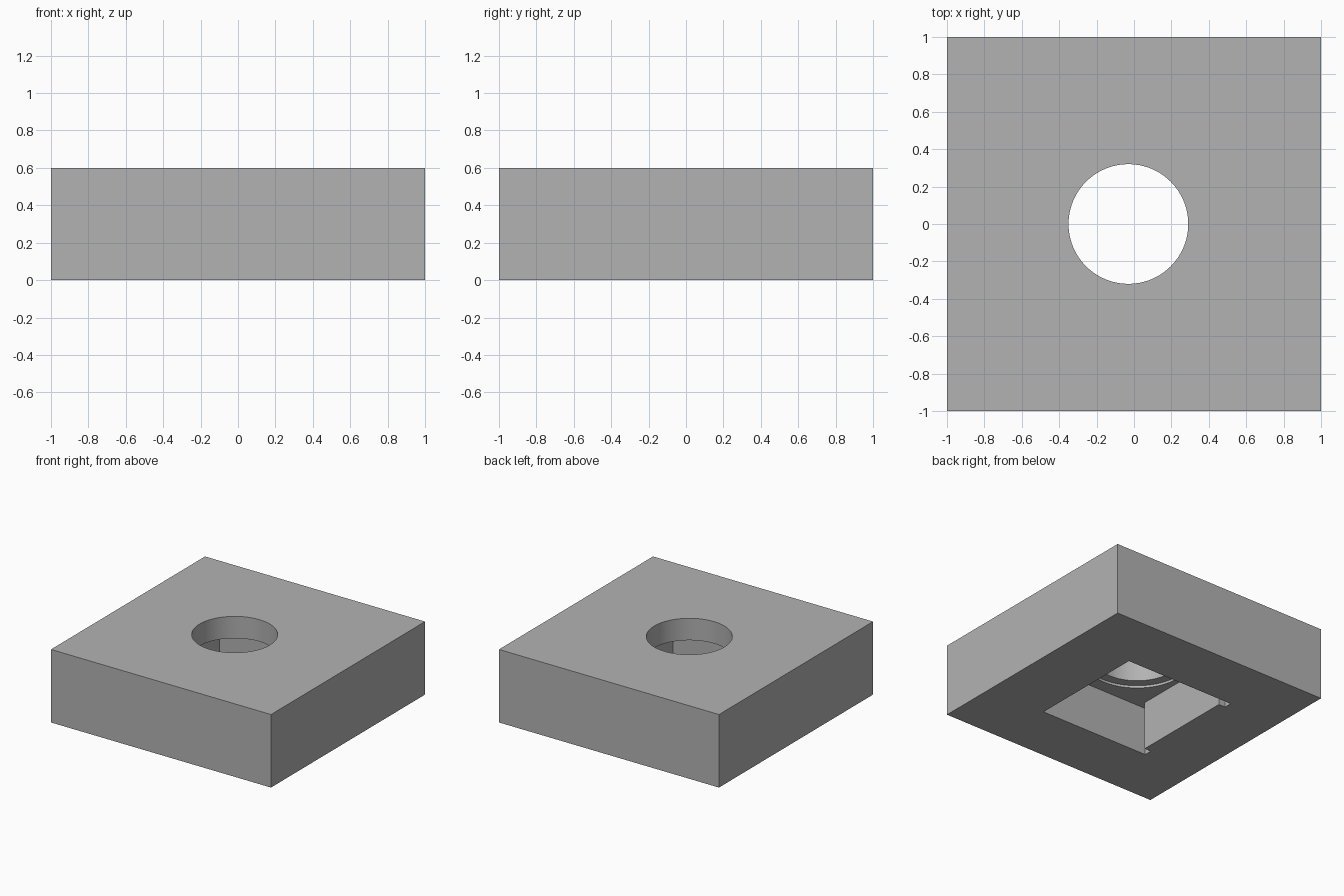
import bpy
import bmesh
import math

HOLE_X = -0.03
HEIGHT = 0.6
CEILING = 0.4

if "Cube" in bpy.data.objects:
    bpy.data.objects.remove(bpy.data.objects["Cube"], do_unlink=True)

grey = bpy.data.materials.new("plain grey")
grey.use_nodes = True
colour = (0.45, 0.45, 0.45, 1.0)
grey.diffuse_color = colour
grey.node_tree.nodes["Principled BSDF"].inputs["Base Color"].default_value = colour


def prism(name, outline, bottom, top):
    """Extrude a counter-clockwise outline between two heights."""
    bm = bmesh.new()
    face = bm.faces.new([bm.verts.new((x, y, bottom)) for x, y in outline])
    grown = bmesh.ops.extrude_face_region(bm, geom=[face], use_keep_orig=True)
    moved = [g for g in grown["geom"] if isinstance(g, bmesh.types.BMVert)]
    bmesh.ops.translate(bm, verts=moved, vec=(0, 0, top - bottom))
    bmesh.ops.recalc_face_normals(bm, faces=bm.faces)
    mesh = bpy.data.meshes.new(name)
    bm.to_mesh(mesh)
    bm.free()
    mesh.materials.append(grey)
    obj = bpy.data.objects.new(name, mesh)
    bpy.context.collection.objects.link(obj)
    return obj


def circle(radius, sides=96):
    return [(HOLE_X + radius * math.cos(math.tau * i / sides),
             radius * math.sin(math.tau * i / sides)) for i in range(sides)]


# Square block
block = prism("block", [(-1, -1), (1, -1), (1, 1), (-1, 1)], 0, HEIGHT)

# Underside pocket with a small notch at each end of its -x wall
half = [(0.47, 0.5), (-0.53, 0.5), (-0.53, 0.435), (-0.47, 0.435)]
pocket_outline = half + [(x, -y) for x, y in reversed(half)]

# Pocket, shallow round recess in its ceiling, and through hole
cutters = [
    prism("pocket_cutter", pocket_outline, -0.1, CEILING),
    prism("recess_cutter", circle(0.395), CEILING - 0.1, CEILING + 0.02),
    prism("hole_cutter", circle(0.32), CEILING - 0.05, HEIGHT + 0.1),
]
for cutter in cutters:
    cutter.hide_render = True
    cut = block.modifiers.new(cutter.name, "BOOLEAN")
    cut.operation = "DIFFERENCE"
    cut.solver = "EXACT"
    cut.object = cutter

# Bake the cuts and drop the cutters
graph = bpy.context.evaluated_depsgraph_get()
result = bpy.data.meshes.new_from_object(block.evaluated_get(graph))
block.modifiers.clear()
block.data = result
for cutter in cutters:
    bpy.data.objects.remove(cutter, do_unlink=True)

# Smooth the round walls, keep the edges sharp
bpy.ops.object.select_all(action="DESELECT")
block.select_set(True)
bpy.context.view_layer.objects.active = block
bpy.ops.object.shade_smooth_by_angle(angle=math.radians(30))
